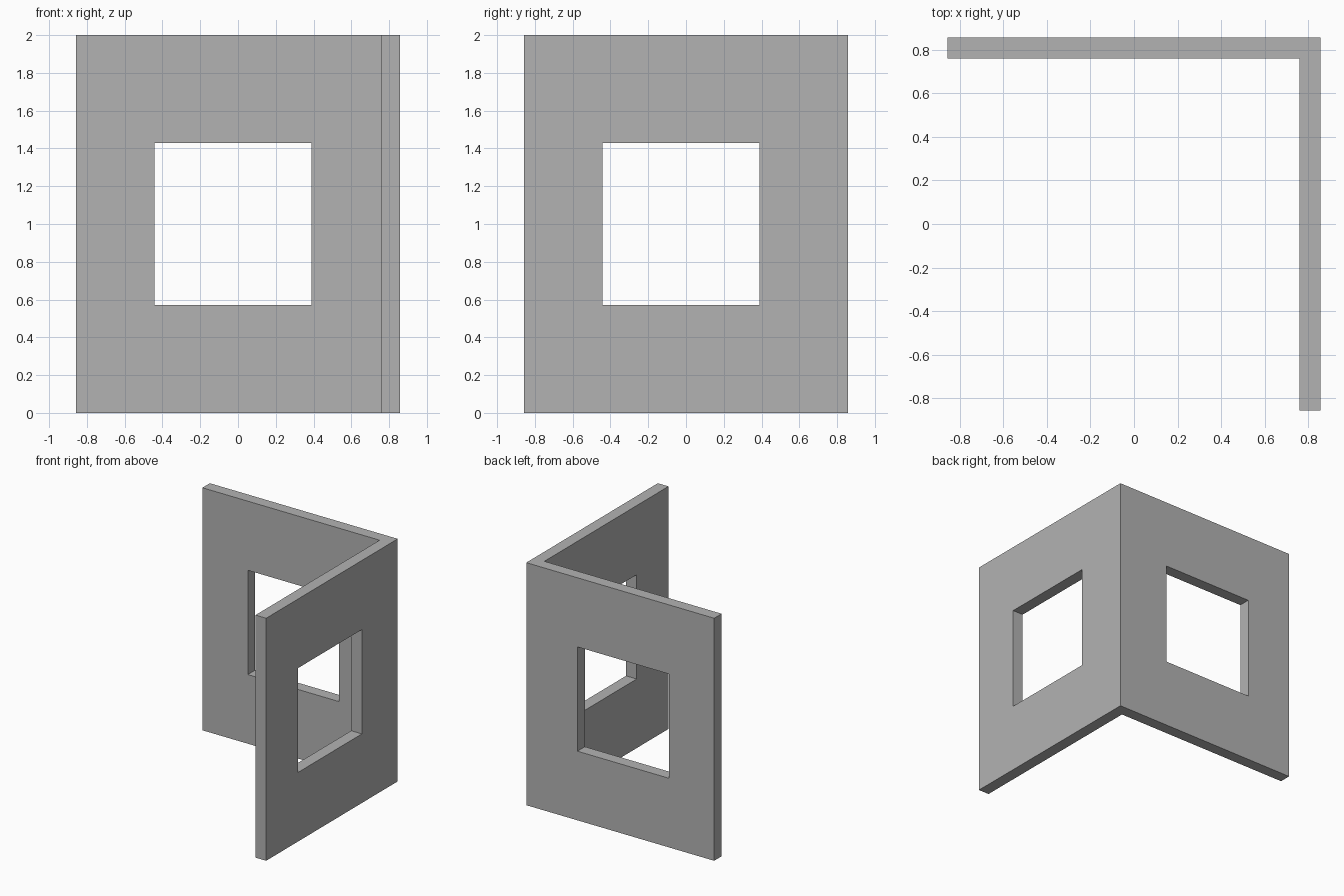
import bpy
import bmesh
from mathutils import Matrix, Vector

cube = bpy.data.objects.get("Cube")
if cube:
    bpy.data.objects.remove(cube, do_unlink=True)

HALF = 0.857            # half the footprint
INNER = 0.76            # inside face of both walls
HEIGHT = 2.0
WIN_LOW, WIN_HIGH = -0.443, 0.39   # window span along each wall
SILL, HEAD = 0.57, 1.43

# Plaster colour
plaster = bpy.data.materials.new("grey_plaster")
plaster.use_nodes = True
grey = (0.45, 0.45, 0.45, 1.0)
plaster.diffuse_color = grey
plaster.node_tree.nodes["Principled BSDF"].inputs["Base Color"].default_value = grey


def add_object(name, bm):
    mesh = bpy.data.meshes.new(name)
    bm.to_mesh(mesh)
    bm.free()
    mesh.materials.append(plaster)
    obj = bpy.data.objects.new(name, mesh)
    bpy.context.collection.objects.link(obj)
    return obj


def add_box(name, low, high):
    low, high = Vector(low), Vector(high)
    bm = bmesh.new()
    place = Matrix.Translation((low + high) / 2) @ Matrix.Diagonal((high - low).to_4d())
    bmesh.ops.create_cube(bm, size=1, matrix=place)
    return add_object(name, bm)


# Corner walls: an L-shaped plan raised to full height
plan = [(-HALF, HALF), (-HALF, INNER), (INNER, INNER),
        (INNER, -HALF), (HALF, -HALF), (HALF, HALF)]
bm = bmesh.new()
base = bm.faces.new([bm.verts.new((x, y, 0)) for x, y in plan])
raised = bmesh.ops.extrude_face_region(bm, geom=[base], use_keep_orig=True)
top = [v for v in raised["geom"] if isinstance(v, bmesh.types.BMVert)]
bmesh.ops.translate(bm, verts=top, vec=(0, 0, HEIGHT))
bmesh.ops.recalc_face_normals(bm, faces=bm.faces)
walls = add_object("corner_walls", bm)

# Window openings, one through each wall
cutters = [
    add_box("back_window_cutter", (WIN_LOW, INNER - 0.1, SILL), (WIN_HIGH, HALF + 0.1, HEAD)),
    add_box("left_window_cutter", (INNER - 0.1, WIN_LOW, SILL), (HALF + 0.1, WIN_HIGH, HEAD)),
]
for cutter in cutters:
    cutter.hide_render = True
    opening = walls.modifiers.new(cutter.name, "BOOLEAN")
    opening.operation = "DIFFERENCE"
    opening.solver = "EXACT"
    opening.object = cutter

# Bake the openings into the walls and discard the cutters
bpy.context.view_layer.update()
evaluated = walls.evaluated_get(bpy.context.evaluated_depsgraph_get())
cut_mesh = bpy.data.meshes.new_from_object(evaluated)
walls.modifiers.clear()
walls.data = cut_mesh
for cutter in cutters:
    bpy.data.objects.remove(cutter, do_unlink=True)
